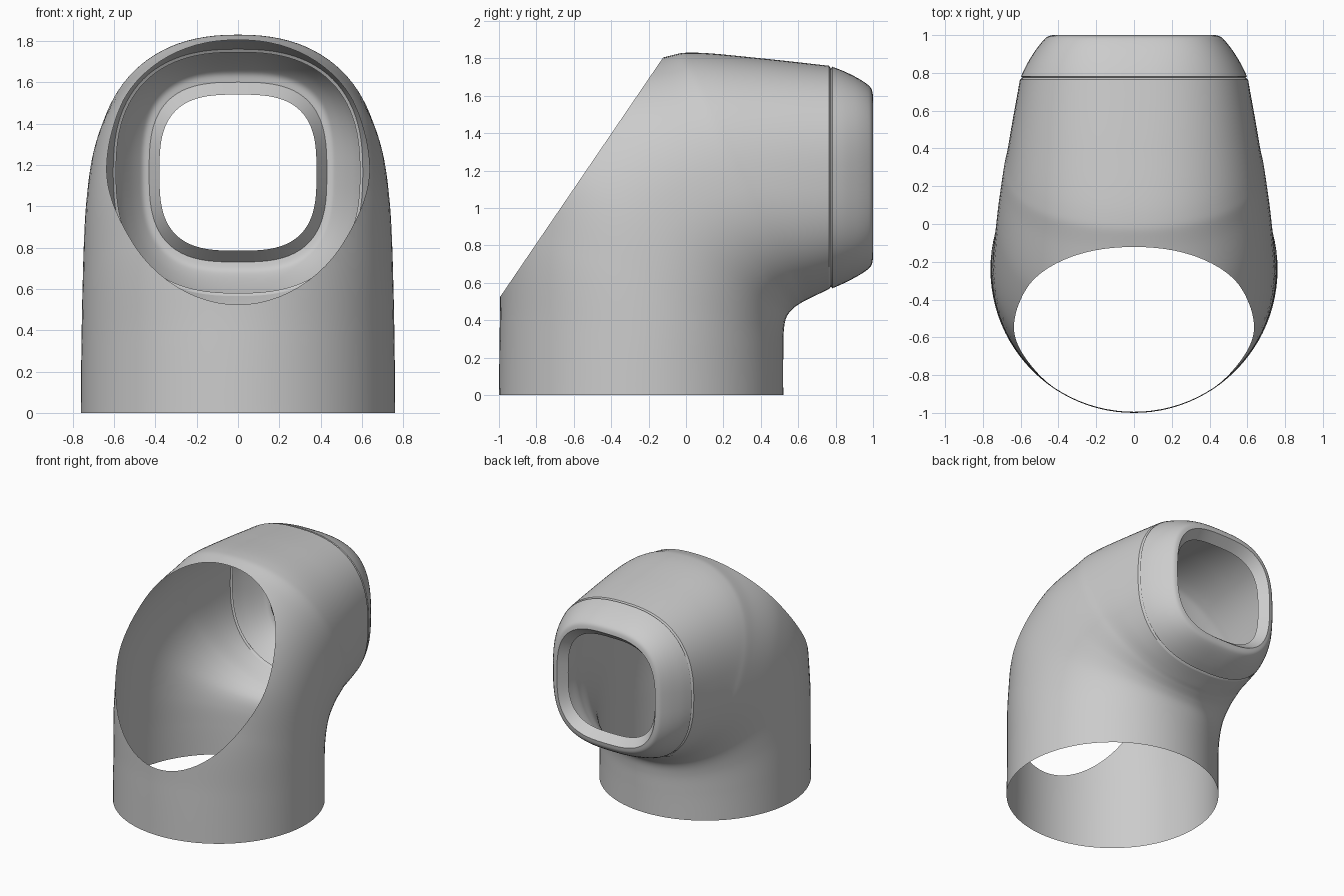
import bpy, bmesh, math
from mathutils import Vector

cube = bpy.data.objects.get("Cube")
if cube:
    bpy.data.objects.remove(cube, do_unlink=True)

grey = bpy.data.materials.new("plain grey")
grey.use_nodes = True
COLOR = (0.6, 0.6, 0.6, 1)
grey.diffuse_color = COLOR
grey.node_tree.nodes["Principled BSDF"].inputs["Base Color"].default_value = COLOR

SIDES = 96


def spline(keys, steps):
    """Smooth interpolation through key rows."""
    rows = []
    for i in range(len(keys) - 1):
        a, b, c, d = (keys[min(max(i + j, 0), len(keys) - 1)] for j in (-1, 0, 1, 2))
        for s in range(steps):
            t = s / steps
            rows.append([q + t / 2 * (r - p + t * (2 * p - 5 * q + 4 * r - u
                         + t * (3 * (q - r) + u - p)))
                         for p, q, r, u in zip(a, b, c, d)])
    return rows + [list(keys[-1])]


def section(outer_y, outer_z, inner_y, inner_z, width, power):
    """Rounded-square ring spanning an outer and an inner profile point."""
    outer, inner = Vector((0, outer_y, outer_z)), Vector((0, inner_y, inner_z))
    mid, half = (outer + inner) / 2, (outer - inner) / 2
    ring = []
    for i in range(SIDES):
        a = math.tau * i / SIDES
        c, s = math.cos(a), math.sin(a)
        c = math.copysign(abs(c) ** (2 / power), c)
        s = math.copysign(abs(s) ** (2 / power), s)
        ring.append(mid + half * c + Vector((width * s, 0, 0)))
    return ring


def loft(name, rows, cut=None, angle=40):
    bm = bmesh.new()
    rings = [[bm.verts.new(p) for p in section(*r)] for r in rows]
    for a, b in zip(rings, rings[1:]):
        for i in range(SIDES):
            j = (i + 1) % SIDES
            bm.faces.new((a[i], b[i], b[j], a[j]))
    if cut:
        bmesh.ops.bisect_plane(bm, geom=bm.verts[:] + bm.edges[:] + bm.faces[:],
                               plane_co=cut[0], plane_no=cut[1], clear_outer=True)
    bm.normal_update()
    # Make the skin face outward, judged at its widest side
    side = max(bm.faces, key=lambda f: f.calc_center_median().x)
    if side.normal.x < 0:
        bmesh.ops.reverse_faces(bm, faces=bm.faces[:])
    mesh = bpy.data.meshes.new(name)
    bm.to_mesh(mesh)
    bm.free()
    mesh.materials.append(grey)
    obj = bpy.data.objects.new(name, mesh)
    bpy.context.collection.objects.link(obj)
    bpy.ops.object.select_all(action='DESELECT')
    obj.select_set(True)
    bpy.context.view_layer.objects.active = obj
    bpy.ops.object.shade_smooth_by_angle(angle=math.radians(angle))


# Elbow shell: outer y, z, inner y, z, half width, roundness
elbow = spline([
    (-1.0, 0, 0.52, 0, 0.76, 2),
    (-0.995, 0.4, 0.52, 0.2, 0.758, 2),
    (-0.98, 0.9, 0.522, 0.33, 0.752, 2.05),
    (-0.87, 1.38, 0.535, 0.41, 0.742, 2.15),
    (-0.52, 1.69, 0.57, 0.46, 0.722, 2.2),
    (-0.12, 1.805, 0.62, 0.495, 0.692, 2.25),
    (0.05, 1.83, 0.66, 0.515, 0.672, 2.3),
    (0.4, 1.80, 0.71, 0.54, 0.64, 2.4),
    (0.765, 1.76, 0.765, 0.566, 0.604, 2.5),
], 12)
# Small rolled lip at the seam, then the slanted front opening
elbow.append((0.775, 1.745, 0.775, 0.58, 0.59, 2.5))
loft("elbow_shell", elbow, (Vector((0, -0.99, 0.53)), Vector((0, -1.27, 0.865))))


# Rear collar: y, top z, bottom z, half width, roundness
def flat(y, top, bottom, width, power):
    return (y, top, y, bottom, width, power)


collar = [flat(0.775, 1.745, 0.58, 0.59, 2.5)] + spline([
    flat(0.782, 1.755, 0.57, 0.598, 2.5),
    flat(0.85, 1.728, 0.6, 0.565, 2.6),
    flat(0.92, 1.693, 0.637, 0.521, 2.75),
    flat(0.97, 1.66, 0.67, 0.482, 2.85),
    flat(0.992, 1.635, 0.695, 0.458, 2.9),
    flat(1.0, 1.6, 0.73, 0.43, 2.95),
], 5)
# Inward lip around the rear opening
collar.append(flat(0.93, 1.54, 0.785, 0.38, 3))
loft("rear_collar", collar)
